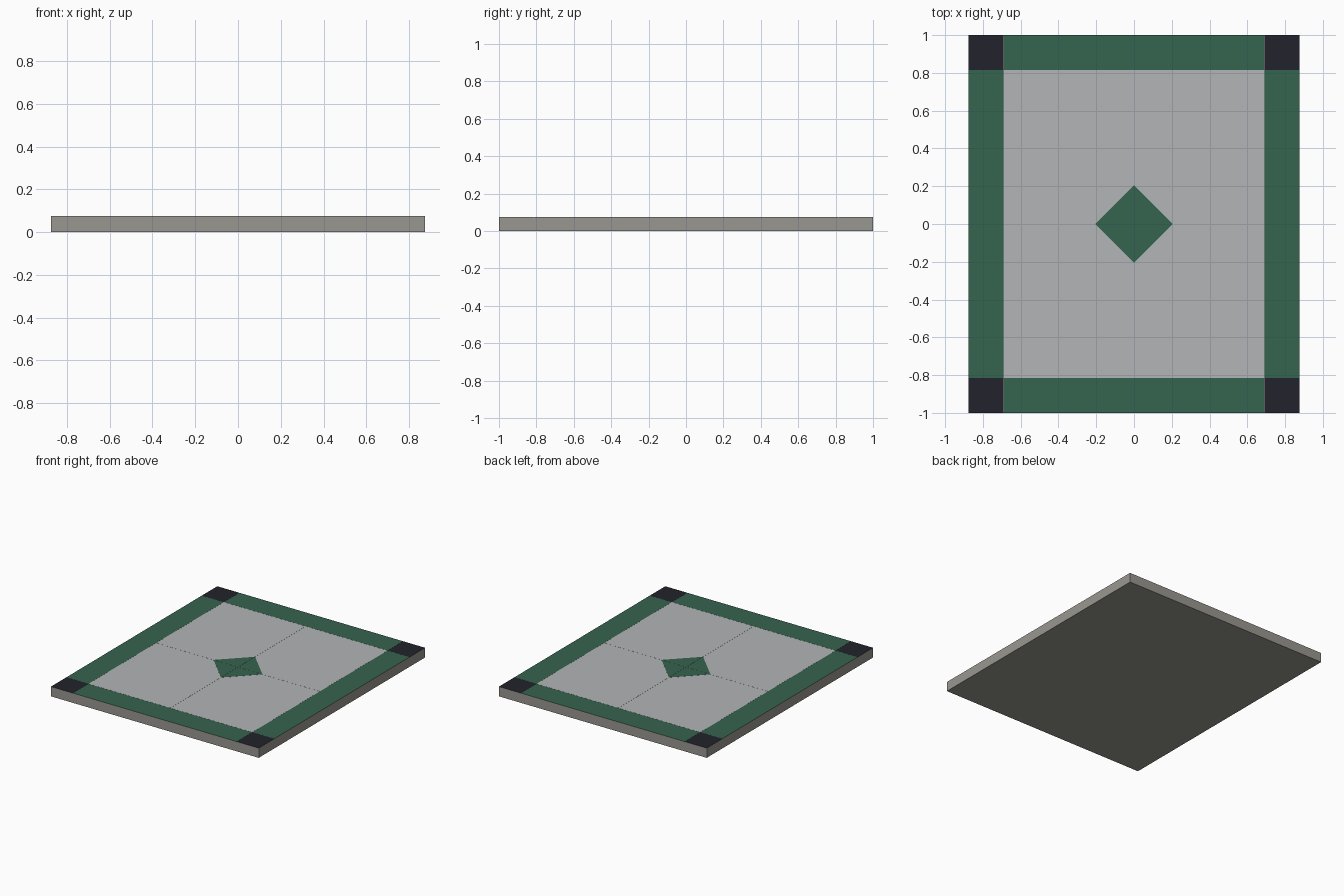
import bpy, bmesh

if "Cube" in bpy.data.objects:
    bpy.data.objects.remove(bpy.data.objects["Cube"])

W, D, H = 0.875, 1.0, 0.075      # half width, half depth, height
IX, IY = 0.69, 0.815             # inner edge of the border
R = 0.205                        # diamond half diagonal
BASE, TILE, GAP = 0.072, 0.0742, 0.001


def mat(name, rgb):
    m = bpy.data.materials.new(name)
    m.diffuse_color = (*rgb, 1)
    m.use_nodes = True
    m.node_tree.nodes["Principled BSDF"].inputs["Base Color"].default_value = m.diffuse_color
    return m


stone = mat("warm grey stone", (0.32, 0.31, 0.28))
pale = mat("pale grey tile", (0.45, 0.46, 0.475))
green = mat("dark green tile", (0.036, 0.126, 0.08))
black = mat("near black tile", (0.016, 0.016, 0.025))


def prism(name, outline, z0, z1, top):
    """Extruded outline: the top face gets the tile colour, the rest is stone."""
    bm = bmesh.new()
    low = bm.faces.new([bm.verts.new((x, y, z0)) for x, y in outline])
    ext = bmesh.ops.extrude_face_region(bm, geom=[low], use_keep_orig=True)
    verts = [g for g in ext["geom"] if isinstance(g, bmesh.types.BMVert)]
    bmesh.ops.translate(bm, verts=verts, vec=(0, 0, z1 - z0))
    bmesh.ops.recalc_face_normals(bm, faces=bm.faces)
    for f in bm.faces:
        f.material_index = 1 if f.normal.z > 0.5 else 0
    me = bpy.data.meshes.new(name)
    bm.to_mesh(me)
    bm.free()
    me.materials.append(stone)
    me.materials.append(top)
    ob = bpy.data.objects.new(name, me)
    bpy.context.collection.objects.link(ob)
    return ob


def rect(x0, x1, y0, y1):
    return [(x0, y0), (x1, y0), (x1, y1), (x0, y1)]


# Slab body
prism("slab_body", rect(-W, W, -D, D), 0, BASE, stone)

# Border strips, with hairline joints beside the corner tiles
for s, side in ((-1, "first"), (1, "second")):
    xs = sorted((s * IX, s * W))
    ys = sorted((s * IY, s * D))
    prism(f"{side}_side_border", rect(*xs, -IY + GAP, IY - GAP), BASE, TILE, green)
    prism(f"{side}_end_border", rect(-IX + GAP, IX - GAP, *ys), BASE, TILE, green)

# Corner tiles, field panels and the four quarters of the centre diamond
for sx in (-1, 1):
    for sy in (-1, 1):
        tag = ("left" if sx < 0 else "right") + ("_front" if sy < 0 else "_back")
        xs, ys = sorted((sx * IX, sx * W)), sorted((sy * IY, sy * D))
        prism("corner_tile_" + tag, rect(*xs, *ys), BASE, TILE, black)
        xs = sorted((sx * GAP / 2, sx * (IX - GAP / 2)))
        ys = sorted((sy * GAP / 2, sy * (IY - GAP)))
        prism("field_panel_" + tag, rect(*xs, *ys), BASE, TILE, pale)
        g = GAP / 2
        prism("diamond_quarter_" + tag,
              [(sx * g, sy * g), (sx * R, sy * g), (sx * g, sy * R)],
              TILE, H, green)
